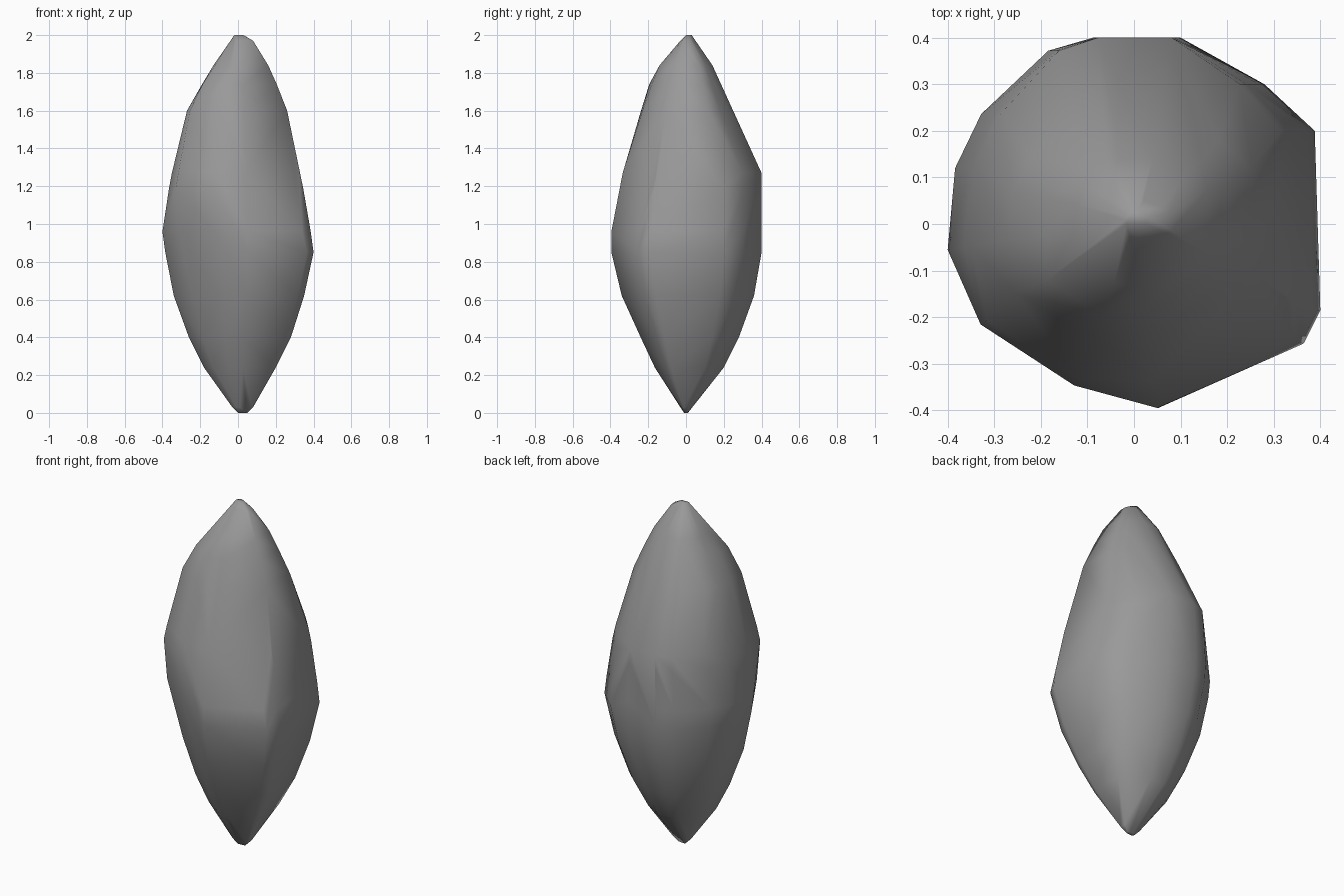
import bpy
import bmesh

default_cube = bpy.data.objects.get("Cube")
if default_cube:
    bpy.data.objects.remove(default_cube, do_unlink=True)


def make_material(name, colour):
    material = bpy.data.materials.new(name)
    material.use_nodes = True
    material.diffuse_color = colour
    shader = material.node_tree.nodes["Principled BSDF"]
    shader.inputs["Base Color"].default_value = colour
    return material


# Widest outline of the stone, as seen in plan, in fractions of its half width
PLAN = [(1, -.47), (.97, .5), (.7, .75), (.25, 1), (-.22, 1), (-.46, .93),
        (-.82, .59), (-.96, .3), (-1, -.14), (-.82, -.56), (-.32, -.9),
        (.13, -1), (.91, -.65)]

# Each level: height, reach to -x, +x, -y, +y, then the swelling of the
# two front corners (-x corner, +x corner)
LEVELS = [
    (0, .0, .05, .01, .01, 1, 1),
    (.03, .03, .08, .03, .03, 1, 1),
    (.24, .18, .2, .165, .2, .9, 1),
    (.4, .26, .28, .24, .28, .9, 1),
    (.62, .34, .35, .34, .36, .87, 1),
    (.85, .385, .4, .395, .4, .87, 1),
    (.96, .4, .385, .395, .4, .95, .97),
    (1.19, .365, .345, .35, .4, 1.1, .9),
    (1.27, .35, .325, .335, .4, 1.1, .89),
    (1.6, .27, .26, .23, .24, 1.15, .88),
    (1.74, .19, .205, .18, .18, 1.2, .88),
    (1.84, .13, .16, .14, .14, 1, .88),
    (1.97, .03, .08, .03, .05, 1, 1),
    (2, .02, .03, .0, .03, 1, 1),
]


def corner_point(x, y, level):
    z, left, right, front, back, swell_a, swell_b = level
    swell = 1
    if y < -.5 and abs(x) > .3:
        swell = swell_a if x < 0 else swell_b
    return (x * swell * (right if x > 0 else left),
            y * swell * (back if y > 0 else front), z)


# Stone body: stacked outlines wrapped in one faceted skin
bm = bmesh.new()
for level in LEVELS:
    for x, y in PLAN:
        bm.verts.new(corner_point(x, y, level))
bmesh.ops.remove_doubles(bm, verts=bm.verts[:], dist=.004)
bmesh.ops.convex_hull(bm, input=bm.verts[:])
loose = [v for v in bm.verts if not v.link_faces]
bmesh.ops.delete(bm, geom=loose, context='VERTS')
bmesh.ops.recalc_face_normals(bm, faces=bm.faces[:])

mesh = bpy.data.meshes.new("stone_shard")
bm.to_mesh(mesh)
bm.free()
mesh.materials.append(make_material("stone grey", (.32, .32, .32, 1)))
stone = bpy.data.objects.new("stone_shard", mesh)
bpy.context.collection.objects.link(stone)

# Soft shading across the facets
for polygon in mesh.polygons:
    polygon.use_smooth = True
